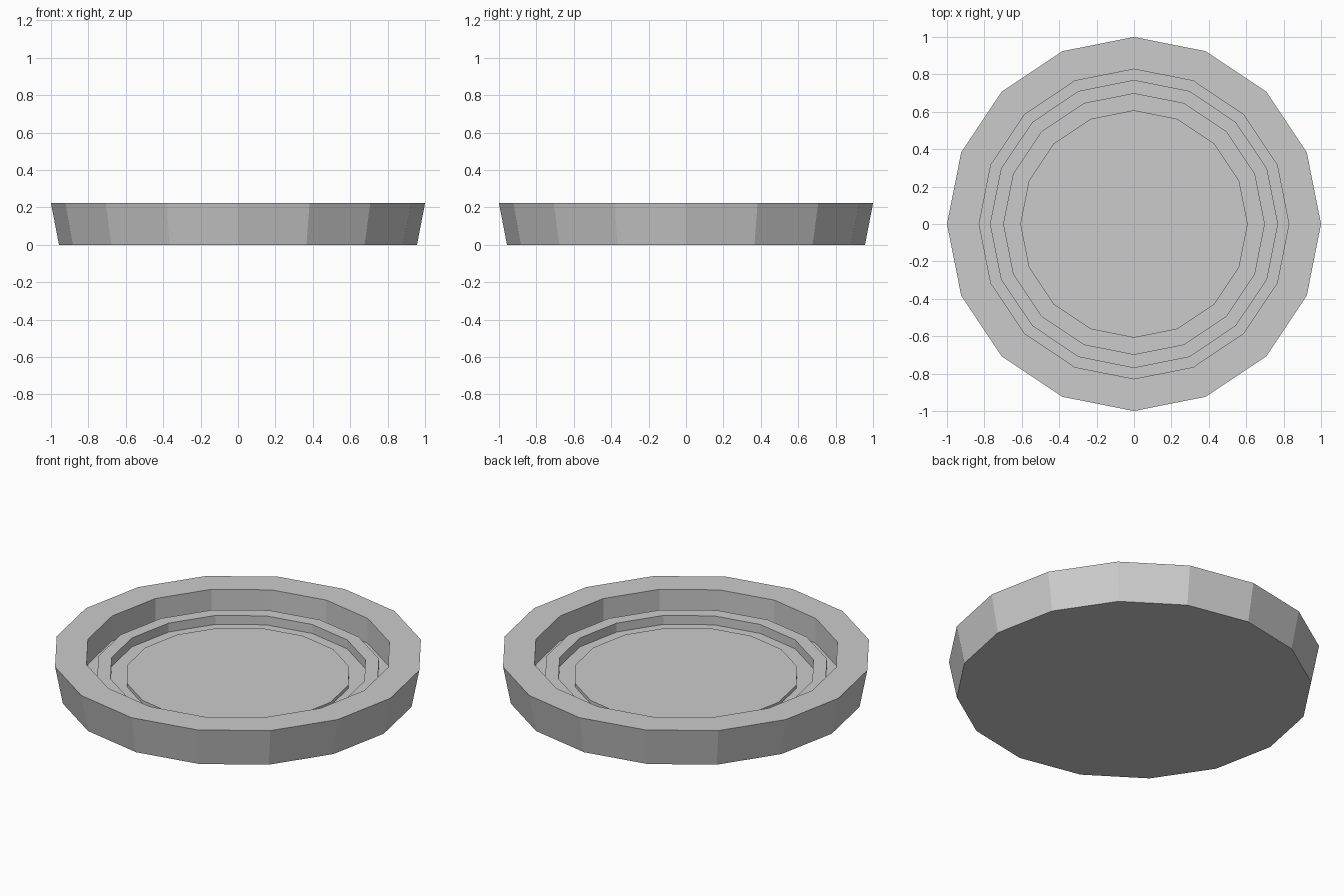
import bpy, bmesh, math

if "Cube" in bpy.data.objects:
    bpy.data.objects.remove(bpy.data.objects["Cube"])

SIDES = 16


def lathe(name, profile):
    """Revolve (radius, z) points around z and cap both ends."""
    bm = bmesh.new()
    rings = []
    for r, z in profile:
        rings.append([bm.verts.new((r * math.cos(2 * math.pi * i / SIDES),
                                    r * math.sin(2 * math.pi * i / SIDES), z))
                      for i in range(SIDES)])
    for a, b in zip(rings, rings[1:]):
        for i in range(SIDES):
            j = (i + 1) % SIDES
            bm.faces.new((a[i], a[j], b[j], b[i]))
    bm.faces.new(rings[0][::-1])
    bm.faces.new(rings[-1])
    bmesh.ops.recalc_face_normals(bm, faces=bm.faces)
    mesh = bpy.data.meshes.new(name)
    bm.to_mesh(mesh)
    bm.free()
    obj = bpy.data.objects.new(name, mesh)
    bpy.context.collection.objects.link(obj)
    return obj


RIM, RIDGE, DISC, GROOVE = 0.222, 0.127, 0.094, 0.074

lathe("round_dish", [
    # tapered outer wall and flat rim
    (0.957, 0), (1.0, RIM), (0.828, RIM),
    # outer groove
    (0.828, GROOVE), (0.77, GROOVE),
    # raised ring
    (0.77, RIDGE), (0.697, RIDGE),
    # inner groove
    (0.697, GROOVE), (0.608, GROOVE),
    # raised centre disc
    (0.608, DISC),
])
